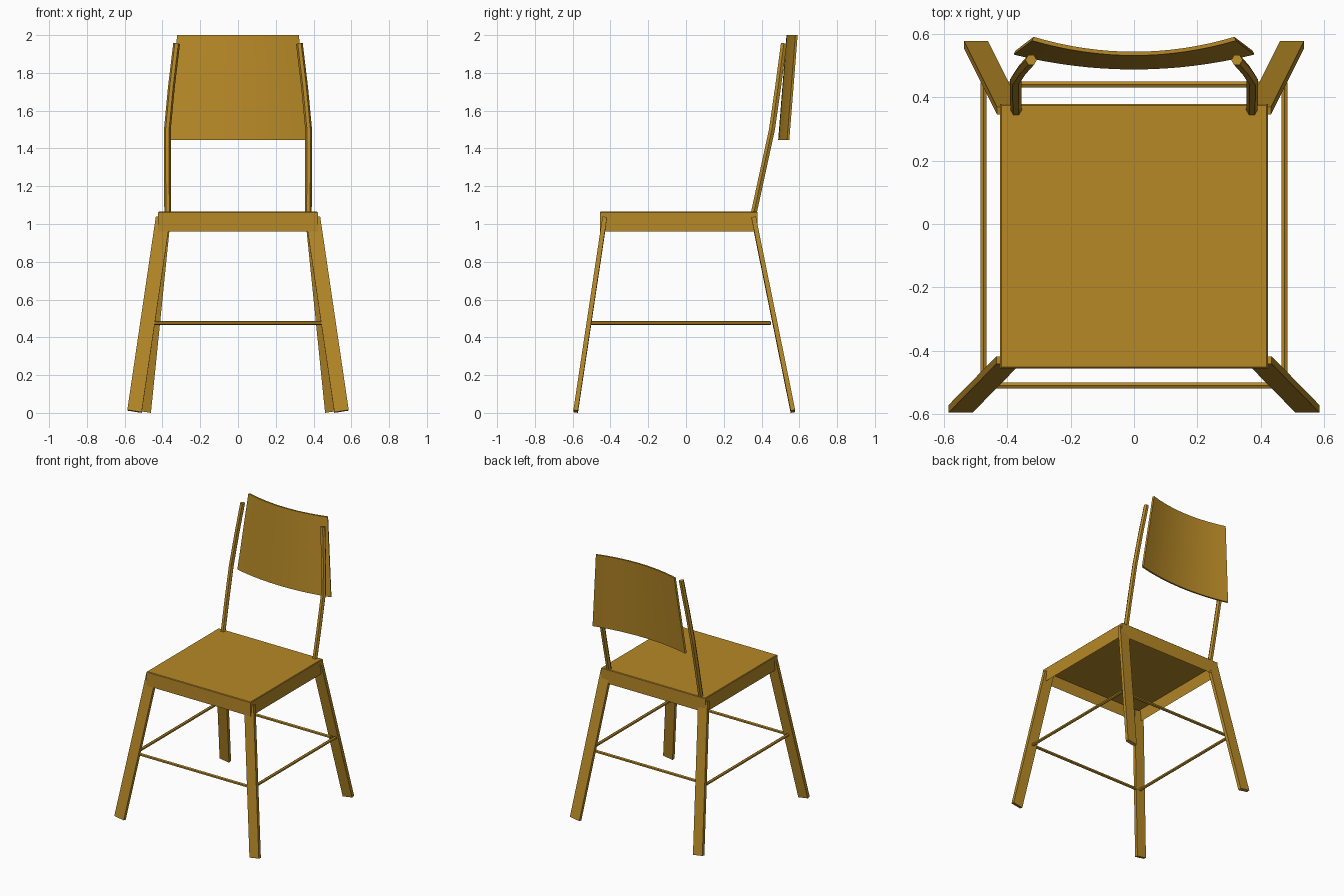
import bpy, bmesh, math
from mathutils import Vector

if "Cube" in bpy.data.objects:
    bpy.data.objects.remove(bpy.data.objects["Cube"])

wood = bpy.data.materials.new("golden wood")
wood.diffuse_color = (0.47, 0.25, 0.02, 1)
wood.use_nodes = True
wood.node_tree.nodes["Principled BSDF"].inputs["Base Color"].default_value = wood.diffuse_color


def finish(name, bm):
    bmesh.ops.recalc_face_normals(bm, faces=bm.faces)
    me = bpy.data.meshes.new(name)
    bm.to_mesh(me)
    bm.free()
    me.materials.append(wood)
    ob = bpy.data.objects.new(name, me)
    bpy.context.collection.objects.link(ob)
    return ob


def loft(name, rings):
    """Skin a list of closed rings and cap both ends."""
    bm = bmesh.new()
    vs = [[bm.verts.new(p) for p in r] for r in rings]
    n = len(vs[0])
    for a, b in zip(vs, vs[1:]):
        for i in range(n):
            j = (i + 1) % n
            bm.faces.new((a[i], a[j], b[j], b[i]))
    bm.faces.new(vs[0])
    bm.faces.new(vs[-1])
    return finish(name, bm)


def rod(name, pts, r, sides=6):
    """Round bar with few sides along a path."""
    pts = [Vector(p) for p in pts]
    rings = []
    for i, p in enumerate(pts):
        t = (pts[min(i + 1, len(pts) - 1)] - pts[max(i - 1, 0)]).normalized()
        ref = Vector((0, 0, 1)) if abs(t.z) < 0.5 else Vector((1, 0, 0))
        u = (ref - t * ref.dot(t)).normalized()
        v = t.cross(u)
        rings.append([p + r * (u * math.cos(a) + v * math.sin(a))
                      for a in (k * math.tau / sides for k in range(sides))])
    return loft(name, rings)


# Seat: slab with apron, hollow underneath
bm = bmesh.new()
bmesh.ops.create_cube(bm, size=1)
for v in bm.verts:
    v.co = (v.co.x * 0.845, v.co.y * 0.835 - 0.0385, v.co.z * 0.104 + 1.013)
bm.faces.ensure_lookup_table()
bottom = min(bm.faces, key=lambda f: f.calc_center_median().z)
bmesh.ops.inset_region(bm, faces=[bottom], thickness=0.022)
for v in bottom.verts:
    v.co.z = 1.04
top_edges = [e for e in bm.edges if all(v.co.z > 1.06 for v in e.verts)]
bmesh.ops.bevel(bm, geom=top_edges, offset=0.004, segments=1, affect='EDGES')
finish("seat", bm)


def leg(name, s, xt, yt, xb, yb):
    """Flat splayed board; its ends are cut square to its length."""
    w, t = 0.038, 0.012
    rings = []
    for x, y, z in ((xt, yt, 1.032), (xb, yb, 0.008)):
        rings.append([(s * (x + dx * w), y + dy * t, z + dx * 0.006 + dy * 0.002 * (1 if yb > 0 else -1))
                      for dx, dy in ((-1, -1), (1, -1), (1, 1), (-1, 1))])
    return loft(name, rings)


for side, s in (("left", -1), ("right", 1)):
    leg("front_leg_" + side, s, 0.397, -0.43, 0.548, -0.584)
    leg("back_leg_" + side, s, 0.395, 0.358, 0.499, 0.566)
    # Side stretcher
    rod("side_stretcher_" + side, [(s * 0.475, -0.505, 0.475), (s * 0.475, 0.447, 0.475)], 0.011)
    # Bent back post
    rod("back_post_" + side, [(s * x, y, z) for x, y, z in (
        (0.372, 0.355, 1.04), (0.374, 0.405, 1.27), (0.374, 0.455, 1.50),
        (0.352, 0.488, 1.73), (0.325, 0.518, 1.955))], 0.018)

# Front and back stretchers
for name, y in (("front_stretcher", -0.51), ("back_stretcher", 0.44)):
    rod(name, [(-0.45, y, 0.475), (0.45, y, 0.475)], 0.011)

# Curved backrest panel, narrower at the top and leaning back
rings = []
for i in range(17):
    k = -1 + i / 8
    ring = []
    for half, y0, z in ((0.38, 0.488, 1.445), (0.322, 0.532, 2.0)):
        y = y0 + 0.047 * k * k
        pair = [(half * k - 0.005 * k * d, y + 0.012 * d, z) for d in (0, 1)]
        ring += pair if z < 1.5 else pair[::-1]
    rings.append(ring)
panel = loft("backrest", rings)
bpy.context.view_layer.objects.active = panel
panel.select_set(True)
bpy.ops.object.shade_smooth_by_angle(angle=math.radians(30))
